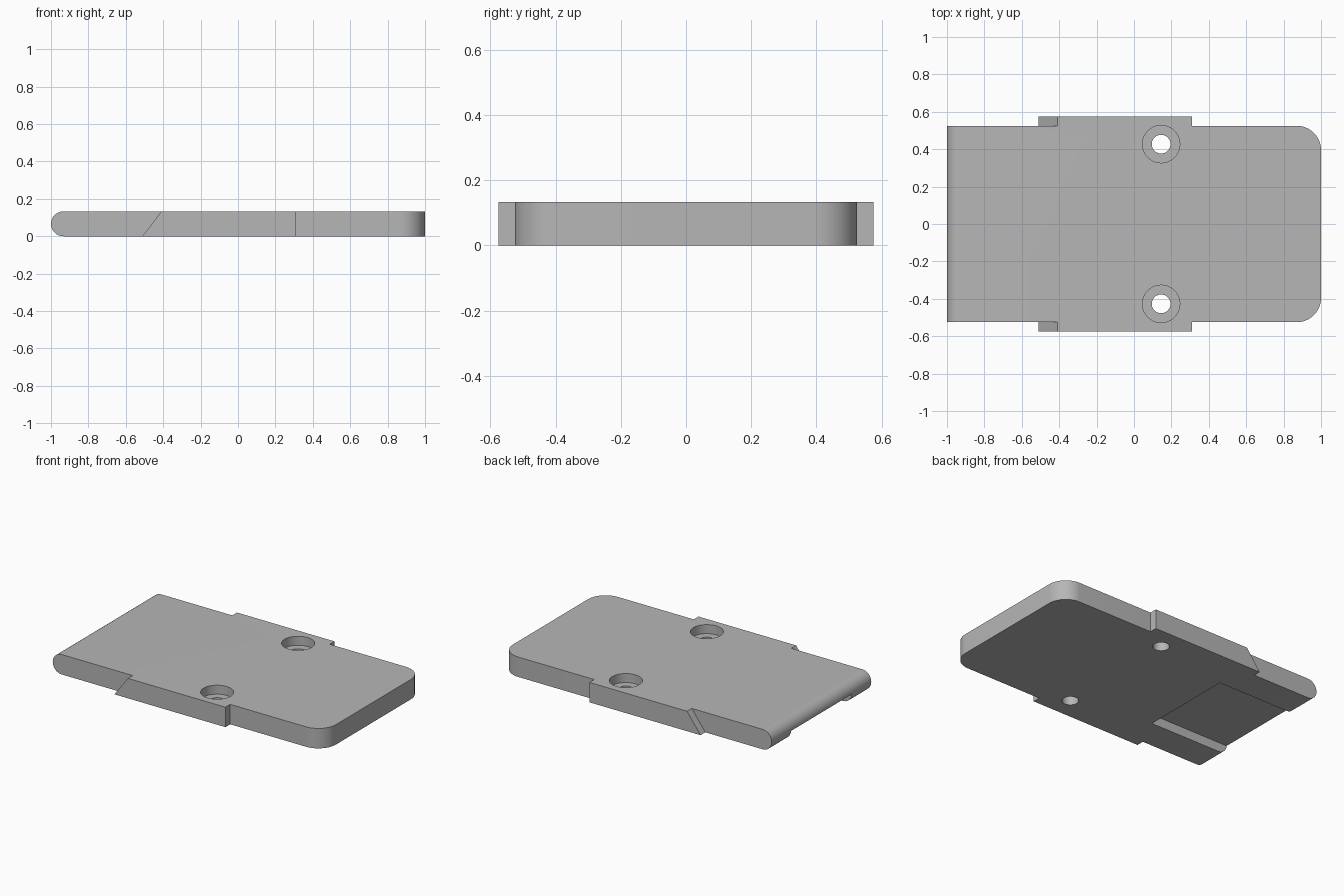
import bpy
from math import sin, cos, pi
from mathutils import Vector

cube = bpy.data.objects.get("Cube")
if cube:
    bpy.data.objects.remove(cube, do_unlink=True)

THICK = 0.133
HALF = THICK / 2
FLANGE_Y, BODY_Y = 0.575, 0.525
RAMP_LOW, RAMP_TOP, STEP_X = -0.51, -0.41, 0.31
CORNER = 0.13
HOLE_X, HOLE_Y = 0.145, 0.427

grey = bpy.data.materials.new("plain grey")
grey.use_nodes = True
colour = (0.47, 0.47, 0.47, 1)
grey.diffuse_color = colour
grey.node_tree.nodes["Principled BSDF"].inputs["Base Color"].default_value = colour


def arc(cx, cy, r, start, end, steps):
    """Points along a circular arc."""
    angles = [start + (end - start) * i / steps for i in range(steps + 1)]
    return [(cx + r * cos(a), cy + r * sin(a)) for a in angles]


def prism(name, points, axis, low, high):
    """Extrude a closed outline along y (points are x, z) or z (points are x, y)."""
    def place(p, t):
        return Vector((p[0], t, p[1]) if axis == "y" else (p[0], p[1], t))
    n = len(points)
    verts = [place(p, t) for t in (low, high) for p in points]
    faces = [list(range(n))[::-1], list(range(n, 2 * n))]
    faces += [[i, (i + 1) % n, n + (i + 1) % n, n + i] for i in range(n)]
    mesh = bpy.data.meshes.new(name)
    mesh.from_pydata(verts, [], faces)
    obj = bpy.data.objects.new(name, mesh)
    bpy.context.collection.objects.link(obj)
    mesh.materials.append(grey)
    # Make the normals point outwards
    bpy.context.view_layer.objects.active = obj
    bpy.ops.object.select_all(action="DESELECT")
    obj.select_set(True)
    bpy.ops.object.mode_set(mode="EDIT")
    bpy.ops.mesh.select_all(action="SELECT")
    bpy.ops.mesh.normals_make_consistent(inside=False)
    bpy.ops.object.mode_set(mode="OBJECT")
    return obj


def cut(target, cutter):
    """Subtract the cutter and remove it."""
    mod = target.modifiers.new("cut", "BOOLEAN")
    mod.operation = "DIFFERENCE"
    mod.solver = "EXACT"
    mod.object = cutter
    bpy.context.view_layer.objects.active = target
    bpy.ops.object.modifier_apply(modifier=mod.name)
    bpy.data.objects.remove(cutter, do_unlink=True)


# Slab with a fully rounded end
slab = arc(HALF - 1, HALF, HALF, pi / 2, 3 * pi / 2, 24) + [(1, 0), (1, THICK)]
plate = prism("mounting_plate", slab, "y", -FLANGE_Y, FLANGE_Y)

slope = (RAMP_TOP - RAMP_LOW) / THICK
for side in (-1, 1):
    # Narrow shoulder ending in a sloped flange face
    ramp = [(-1.2, -0.1), (RAMP_LOW - 0.1 * slope, -0.1),
            (RAMP_TOP + 0.1 * slope, THICK + 0.1), (-1.2, THICK + 0.1)]
    cut(plate, prism("ramp_cutter", ramp, "y", *sorted((side * BODY_Y, side * 0.8))))

    # Narrow shoulder with a rounded corner
    edge = [(STEP_X, 0.8), (STEP_X, BODY_Y)]
    edge += arc(1 - CORNER, BODY_Y - CORNER, CORNER, pi / 2, 0, 16)
    edge += [(1.2, BODY_Y - CORNER), (1.2, 0.8)]
    edge = [(x, side * y) for x, y in edge]
    cut(plate, prism("corner_cutter", edge, "z", -0.1, THICK + 0.1))

    # Counterbored screw hole
    for radius, bottom in ((0.1, THICK - 0.06), (0.05, -0.1)):
        ring = arc(HOLE_X, side * HOLE_Y, radius, 0, 2 * pi, 48)[:-1]
        cut(plate, prism("hole_cutter", ring, "z", bottom, THICK + 0.1))

# Open recess under the rounded end
recess = [(-1.2, -0.32), (RAMP_TOP, -0.32), (RAMP_TOP, 0.32), (-1.2, 0.32)]
cut(plate, prism("recess_cutter", recess, "z", -0.1, 0.062))

# Smooth the curves, keep the edges sharp
bpy.ops.object.select_all(action="DESELECT")
plate.select_set(True)
bpy.context.view_layer.objects.active = plate
bpy.ops.object.shade_smooth_by_angle(angle=pi / 6)
